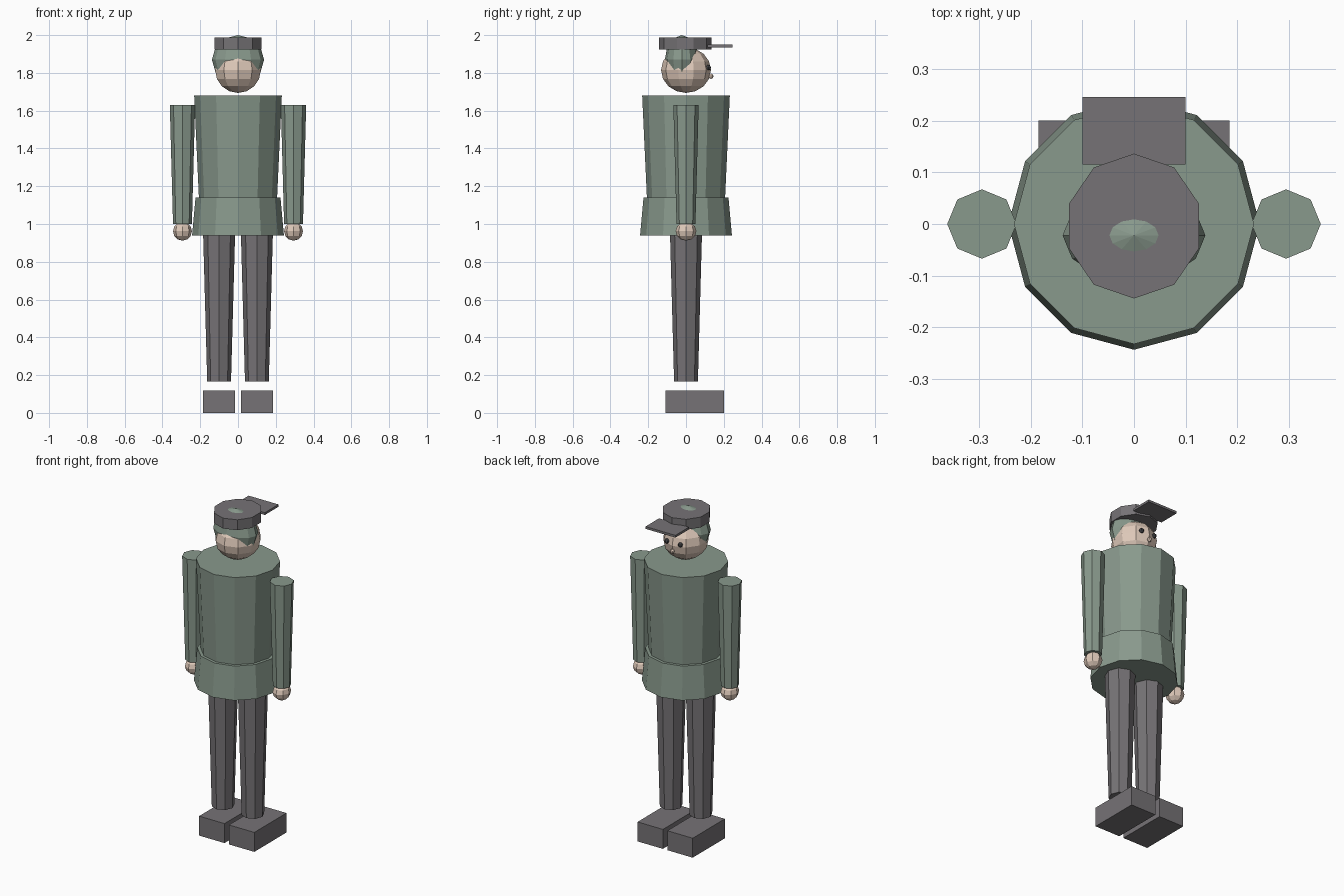
import bpy, bmesh, math
from mathutils import Vector

if "Cube" in bpy.data.objects:
    bpy.data.objects.remove(bpy.data.objects["Cube"])


def material(name, rgb):
    m = bpy.data.materials.new(name)
    m.diffuse_color = (*rgb, 1)
    m.use_nodes = True
    m.node_tree.nodes["Principled BSDF"].inputs["Base Color"].default_value = m.diffuse_color
    return m


GREEN = material("tunic_green", (0.25, 0.32, 0.265))
GREY = material("trouser_grey", (0.18, 0.17, 0.18))
SKIN = material("skin", (0.74, 0.59, 0.49))
DARK = material("eye_dark", (0.05, 0.05, 0.055))


def finish(bm, name, mat):
    bmesh.ops.recalc_face_normals(bm, faces=bm.faces)
    me = bpy.data.meshes.new(name)
    bm.to_mesh(me)
    bm.free()
    me.materials.append(mat)
    ob = bpy.data.objects.new(name, me)
    bpy.context.collection.objects.link(ob)
    return ob


def lathe(name, mat, sides, profile, centre=(0, 0, 0), scale=(1, 1, 1)):
    """Flat-sided turned shape from (radius, z) points; first corner on +y."""
    bm = bmesh.new()
    rings = []
    for r, z in profile:
        count = sides if r > 1e-5 else 1
        ring = []
        for i in range(count):
            a = math.tau * i / sides
            p = (r * math.sin(a) * scale[0], r * math.cos(a) * scale[1], z * scale[2])
            ring.append(bm.verts.new(Vector(p) + Vector(centre)))
        rings.append(ring)
    for lo, hi in zip(rings, rings[1:]):
        for i in range(sides):
            j = (i + 1) % sides
            corners = [lo[i % len(lo)], lo[j % len(lo)], hi[j % len(hi)], hi[i % len(hi)]]
            bm.faces.new(list(dict.fromkeys(corners)))
    for ring in (rings[0], rings[-1]):
        if len(ring) > 1:
            bm.faces.new(ring)
    return finish(bm, name, mat)


def ball(name, mat, centre, radii, sides, rows):
    arc = [-math.pi / 2 + math.pi * k / rows for k in range(rows + 1)]
    return lathe(name, mat, sides, [(math.cos(a), math.sin(a)) for a in arc], centre, radii)


def box(name, mat, lo, hi):
    bm = bmesh.new()
    bmesh.ops.create_cube(bm, size=1)
    for v in bm.verts:
        v.co = [(l + h) / 2 + c * (h - l) for l, h, c in zip(lo, hi, v.co)]
    return finish(bm, name, mat)


# Tunic and flared skirt
lathe("tunic", GREEN, 12, [(0.207, 1.14), (0.232, 1.68)])
lathe("tunic_skirt", GREEN, 12, [(0.243, 0.94), (0.225, 1.14)])

# Paired limbs
for s, side in ((-1, "left"), (1, "right")):
    x = 0.10 * s
    box(side + "_shoe", GREY, (x - 0.085, -0.108, 0), (x + 0.085, 0.2, 0.118))
    lathe(side + "_leg", GREY, 8, [(0.063, 0.165), (0.085, 0.96)], (x, 0, 0))
    lathe(side + "_arm", GREEN, 8, [(0.05, 1.0), (0.067, 1.63)], (0.294 * s, 0, 0))
    ball(side + "_hand", SKIN, (0.294 * s, 0, 0.962), (0.05, 0.055, 0.05), 8, 6)
    ball(side + "_eye", DARK, (0.045 * s, 0.118, 1.828), (0.014, 0.014, 0.014), 8, 6)

# Head, nose and hair shell
ball("head", SKIN, (0, 0, 1.815), (0.127, 0.132, 0.121), 10, 8)
ball("nose", SKIN, (0, 0.132, 1.782), (0.012, 0.013, 0.014), 8, 6)
ball("hair", GREEN, (0, -0.022, 1.87), (0.138, 0.09, 0.13), 12, 6)

# Cap and visor
lathe("cap", GREY, 10, [(1, 1.925), (1, 1.988)], (0, -0.004, 0), (0.132, 0.14, 1))
box("cap_visor", GREY, (-0.1, 0.115, 1.935), (0.1, 0.245, 1.949))
